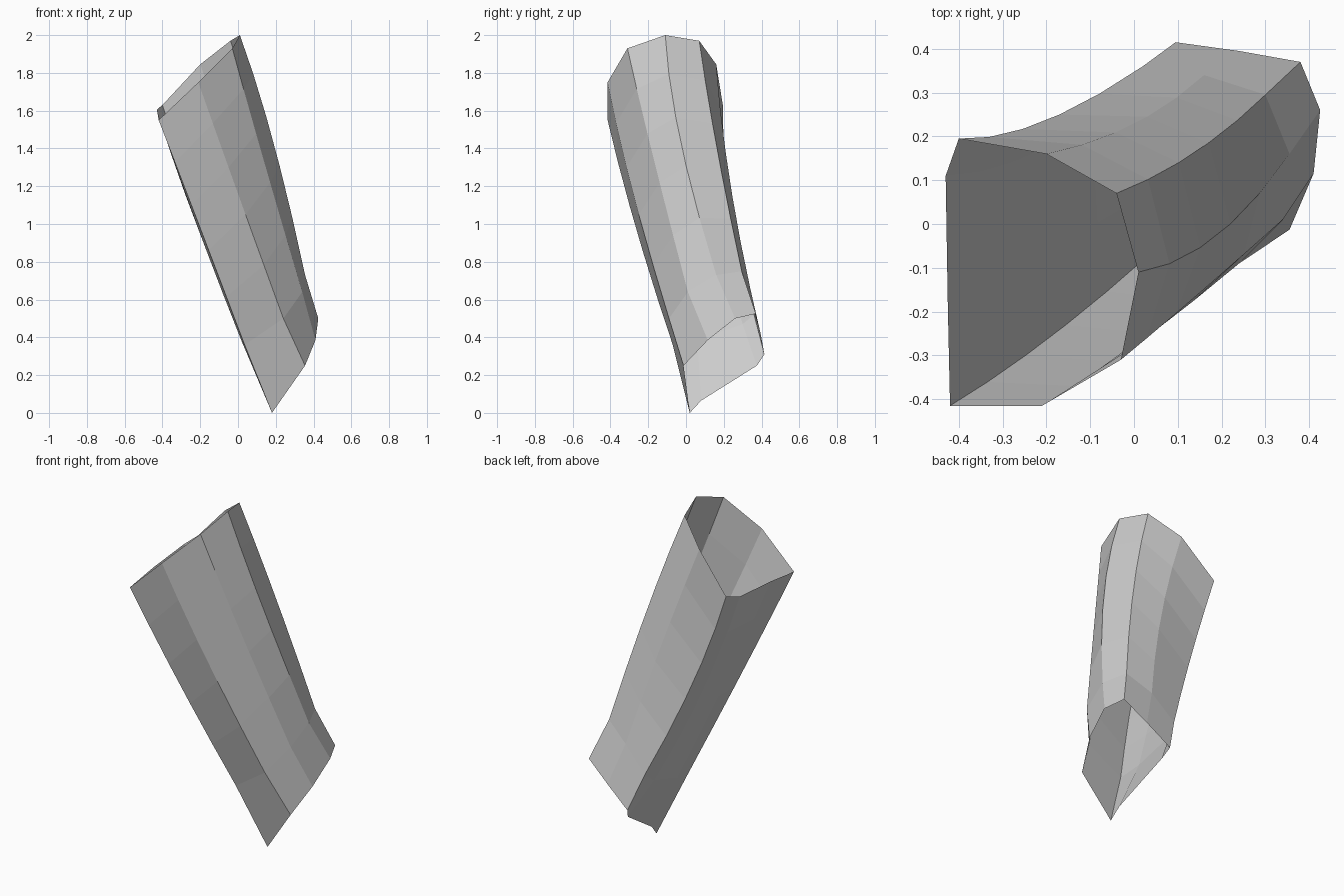
import bpy
import bmesh
from mathutils import Vector

if "Cube" in bpy.data.objects:
    bpy.data.objects.remove(bpy.data.objects["Cube"])

# Nine-sided cross-sections of the leaning open tube, same corner order in each
top_rim = [(.01, -.11, 2.0), (-.04, .07, 1.97), (-.2, .16, 1.845),
           (-.4, .195, 1.63), (-.43, .11, 1.605), (-.425, -.19, 1.58),
           (-.42, -.415, 1.55), (-.21, -.415, 1.75), (-.03, -.31, 1.93)]
middle = [(.22, 0, 1.31), (.17, .185, 1.29), (.03, .245, 1.15),
          (-.17, .25, .98), (-.19, .18, .92), (-.175, -.05, .88),
          (-.155, -.23, .86), (.04, -.25, 1.05), (.17, -.14, 1.22)]
lower = [(.355, .16, .73), (.3, .295, .75), (.16, .34, .66),
         (.02, .36, .52), (.0, .3, .47), (.015, .06, .39),
         (.035, -.07, .36), (.24, -.09, .5), (.34, .01, .64)]
bottom_rim = [(.425, .26, .5), (.38, .37, .525), (.24, .395, .42),
              (.095, .415, .31), (.12, .375, .25), (.17, .08, .065),
              (.18, .02, 0), (.355, -.013, .25), (.41, .115, .385)]


def bend(a, b, c, u):
    """Smooth curve through a at u=0, b at u=3 and c at u=5."""
    return (Vector(a) * ((u - 3) * (u - 5) / 15)
            - Vector(b) * (u * (u - 5) / 6)
            + Vector(c) * (u * (u - 3) / 10))


# Six bands along the length, the last one ending in the slanted bottom rim
sections = [[bend(a, b, c, u) for a, b, c in zip(top_rim, middle, lower)]
            for u in range(6)]
sections.append(bottom_rim)

# Open, flat-faced tube wall
bm = bmesh.new()
rings = [[bm.verts.new(p) for p in section] for section in sections]
for upper, under in zip(rings, rings[1:]):
    for i in range(len(upper)):
        j = (i + 1) % len(upper)
        bm.faces.new((upper[i], under[i], under[j], upper[j]))
bmesh.ops.recalc_face_normals(bm, faces=bm.faces)
mesh = bpy.data.meshes.new("leaning_tube")
bm.to_mesh(mesh)
bm.free()
bpy.context.collection.objects.link(bpy.data.objects.new("leaning_tube", mesh))
